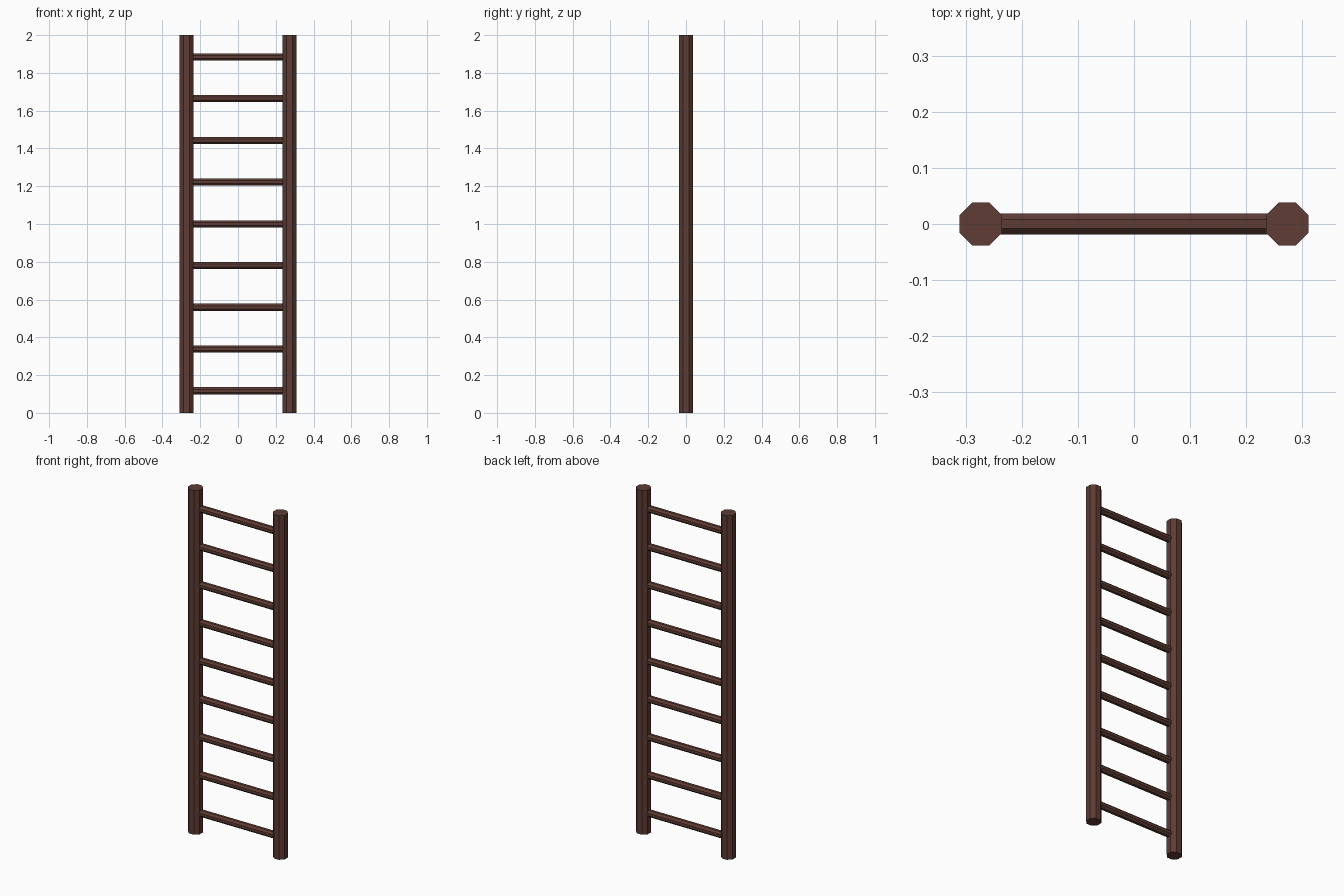
import bpy
import math

RAIL_X = 0.273
RAIL_APOTHEM = 0.038
RUNG_APOTHEM = 0.0188
RUNG_COUNT = 9
RUNG_FIRST = 0.117
RUNG_STEP = 0.221

cube = bpy.data.objects.get("Cube")
if cube:
    bpy.data.objects.remove(cube, do_unlink=True)

# Dark wood
wood = bpy.data.materials.new("dark_brown_wood")
wood.use_nodes = True
colour = (0.112, 0.045, 0.034, 1.0)
wood.diffuse_color = colour
wood.node_tree.nodes["Principled BSDF"].inputs["Base Color"].default_value = colour


def octagonal_bar(name, apothem, length, location, along_x=False):
    """Eight-sided bar with flats facing the main axes."""
    bpy.ops.mesh.primitive_cylinder_add(
        vertices=8, radius=apothem / math.cos(math.pi / 8), depth=length)
    bar = bpy.context.object
    bar.name = name
    bar.rotation_euler.z = math.pi / 8
    bpy.ops.object.transform_apply(location=False, rotation=True, scale=False)
    if along_x:
        bar.rotation_euler.y = math.pi / 2
        bpy.ops.object.transform_apply(location=False, rotation=True, scale=False)
    bar.location = location
    bar.data.materials.append(wood)
    return bar


# Upright rails
for side, sign in (("left", 1), ("right", -1)):
    octagonal_bar(f"{side}_rail", RAIL_APOTHEM, 2, (sign * RAIL_X, 0, 1))

# Rungs, let into the rails
for i in range(RUNG_COUNT):
    octagonal_bar(f"rung_{i + 1}", RUNG_APOTHEM, 2 * RAIL_X - RAIL_APOTHEM,
                  (0, 0, RUNG_FIRST + i * RUNG_STEP), along_x=True)
